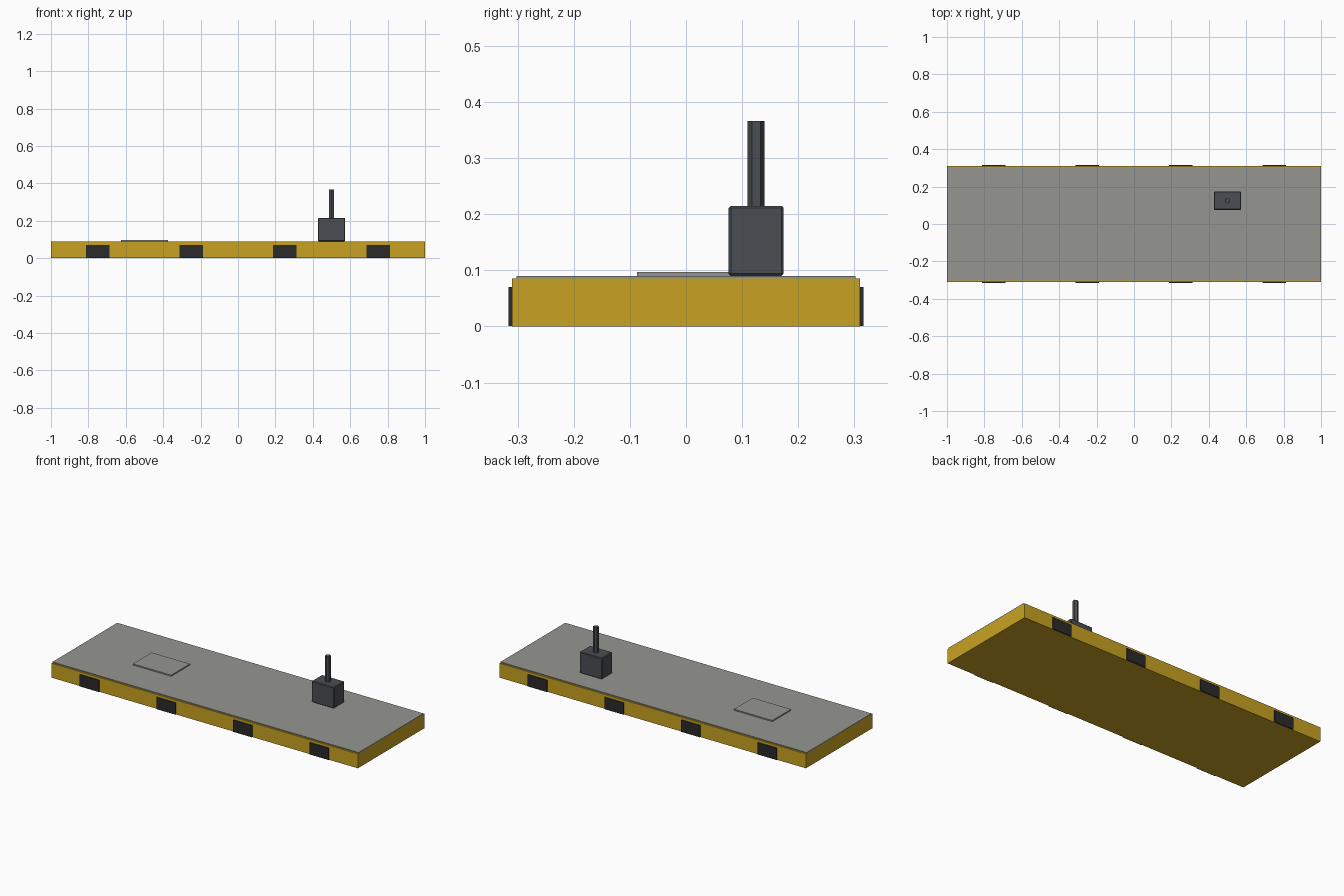
import bpy
import bmesh
from mathutils import Matrix

cube = bpy.data.objects.get("Cube")
if cube:
    bpy.data.objects.remove(cube, do_unlink=True)


def material(name, r, g, b):
    mat = bpy.data.materials.new(name)
    mat.use_nodes = True
    mat.diffuse_color = (r, g, b, 1)
    mat.node_tree.nodes["Principled BSDF"].inputs["Base Color"].default_value = (r, g, b, 1)
    return mat


yellow = material("safety yellow", 0.58, 0.36, 0.016)
grey = material("deck grey", 0.30, 0.30, 0.28)
slate = material("slate grey", 0.068, 0.075, 0.084)
black = material("stripe black", 0.024, 0.024, 0.024)


def finish(name, bm, mat):
    mesh = bpy.data.meshes.new(name)
    bm.to_mesh(mesh)
    bm.free()
    mesh.materials.append(mat)
    obj = bpy.data.objects.new(name, mesh)
    bpy.context.collection.objects.link(obj)
    return obj


def box(name, mat, x, y, z):
    """Box from (low, high) ranges on each axis."""
    bm = bmesh.new()
    spans = (x, y, z)
    centre = [(a + b) / 2 for a, b in spans]
    size = [b - a for a, b in spans]
    bmesh.ops.create_cube(bm, size=1, matrix=Matrix.LocRotScale(centre, None, size))
    return finish(name, bm, mat)


# Platform body, deck sheet and hatch
box("platform_body", yellow, (-1, 1), (-0.31, 0.31), (0, 0.085))
box("deck_plate", grey, (-1, 1), (-0.302, 0.302), (0.085, 0.09))
box("deck_hatch", grey, (-0.625, -0.375), (-0.0875, 0.0875), (0.09, 0.097))

# Dark warning blocks along both long sides
for side, sign in (("front", -1), ("back", 1)):
    y = sorted((sign * 0.309, sign * 0.316))
    for i, x in enumerate((-0.75, -0.25, 0.25, 0.75)):
        box(f"{side}_warning_block_{i + 1}", black, (x - 0.0625, x + 0.0625), y, (0.001, 0.07))

# Control box with chamfered edges
control = box("control_box", slate, (0.427, 0.573), (0.076, 0.174), (0.09, 0.215))
bevel = control.modifiers.new("chamfer", "BEVEL")
bevel.width = 0.004
bevel.segments = 1

# Hexagonal control lever with a corner facing the back
bm = bmesh.new()
bmesh.ops.create_cone(bm, cap_ends=True, segments=6, radius1=0.015, radius2=0.015, depth=0.156,
                      matrix=Matrix.Translation((0.5, 0.125, 0.288)))
finish("control_lever", bm, slate)
